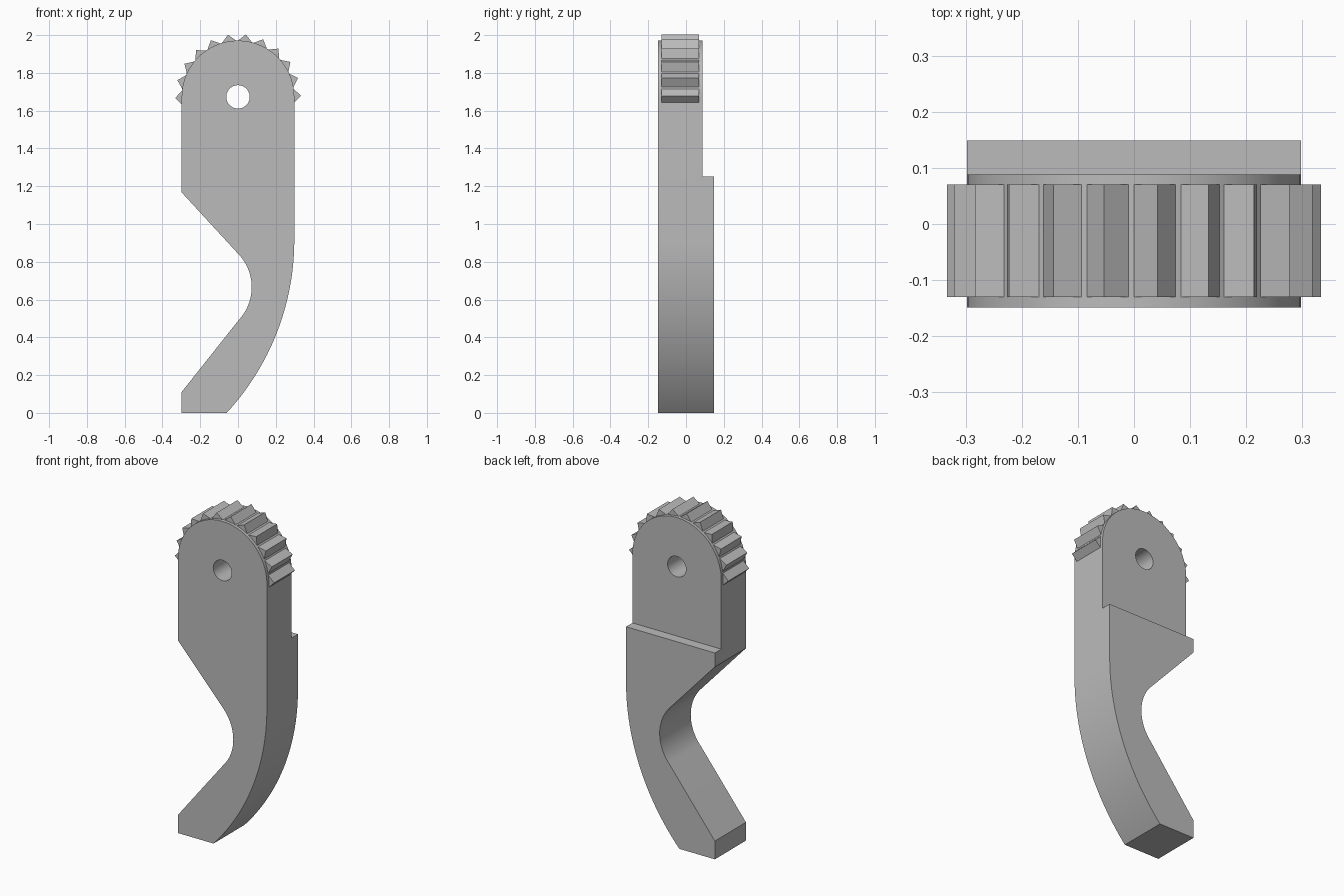
import bpy, bmesh
from math import sin, cos, pi, radians
from mathutils import Vector

if "Cube" in bpy.data.objects:
    bpy.data.objects.remove(bpy.data.objects["Cube"], do_unlink=True)

grey = bpy.data.materials.new("plain grey")
grey.use_nodes = True
colour = (0.5, 0.5, 0.5, 1)
grey.diffuse_color = colour
grey.node_tree.nodes["Principled BSDF"].inputs["Base Color"].default_value = colour

HALF_W, HALF_D = 0.298, 0.149
PIVOT_Z, STEP_Z, STEP_Y = 1.673, 1.252, 0.088


def circle(r, start, end, n):
    """Points of an arc about the pivot, angles in degrees."""
    angles = [radians(start + (end - start) * i / n) for i in range(n + 1)]
    return [(r * cos(a), PIVOT_Z + r * sin(a)) for a in angles]


def bow(p, q, sag, n):
    """Arc from p to q bulging by sag to the right of the travel direction."""
    p, q = Vector(p), Vector(q)
    d = q - p
    half = d.length / 2
    r = (half * half + sag * sag) / (2 * sag)
    side = Vector((d.y, -d.x)).normalized()
    along = d.normalized()
    mid = (p + q) / 2 + side * (sag - r)
    sweep = 2 * math_atan(sag / half)
    angles = [-sweep + 2 * sweep * i / n for i in range(n + 1)]
    return [tuple(mid + along * r * sin(a) + side * r * cos(a)) for a in angles]


def math_atan(t):
    return Vector((1, 0)).angle(Vector((1, t)))


def prism(name, outlines, y0, y1):
    """Extrude one or more x-z outlines between two depths."""
    bm = bmesh.new()
    for pts in outlines:
        face = bm.faces.new([bm.verts.new((x, y0, z)) for x, z in pts])
        out = bmesh.ops.extrude_face_region(bm, geom=[face])["geom"]
        moved = [v for v in out if isinstance(v, bmesh.types.BMVert)]
        bmesh.ops.translate(bm, verts=moved, vec=(0, y1 - y0, 0))
    bmesh.ops.recalc_face_normals(bm, faces=bm.faces)
    mesh = bpy.data.meshes.new(name)
    bm.to_mesh(mesh)
    bm.free()
    mesh.materials.append(grey)
    obj = bpy.data.objects.new(name, mesh)
    bpy.context.collection.objects.link(obj)
    return obj


def select(obj):
    bpy.ops.object.select_all(action="DESELECT")
    obj.select_set(True)
    bpy.context.view_layer.objects.active = obj


def cut(target, cutter):
    cutter.hide_render = True
    mod = target.modifiers.new("cut", "BOOLEAN")
    mod.operation, mod.solver, mod.object = "DIFFERENCE", "EXACT", cutter
    select(target)
    bpy.ops.object.modifier_apply(modifier=mod.name)
    bpy.data.objects.remove(cutter, do_unlink=True)


# Hooked lever: rounded head, waist notch, curved back
outer = bow((-0.06, 0), (HALF_W, 0.9), 0.09, 32)
notch = bow((0.005, 0.493), (0.0, 0.843), 0.07, 24)
outline = ([(-HALF_W, 0)] + outer + circle(HALF_W, 0, 180, 48)
           + [(-HALF_W, 1.167)] + notch[::-1] + [(-HALF_W, 0.111)])
lever = prism("lever_body", [outline], -HALF_D, HALF_D)

# Step at the back of the head
cut(lever, prism("step_cutter", [[(-1, STEP_Z), (1, STEP_Z), (1, 3), (-1, 3)]], STEP_Y, 1))

# Pivot hole
cut(lever, prism("hole_cutter", [circle(0.062, 0, 360, 40)[:-1]], -1, 1))
select(lever)
bpy.ops.object.shade_smooth_by_angle(angle=radians(30))

# Row of square-edged teeth around the head
teeth = []
for i in range(12):
    a = 1 + i * 180 / 11
    teeth.append([(0.295 * cos(radians(a)) + 0.038 * cos(radians(a + k)),
                   PIVOT_Z + 0.295 * sin(radians(a)) + 0.038 * sin(radians(a + k)))
                  for k in (0, 90, 180, 270)])
prism("grip_teeth", teeth, -0.13, 0.07)
